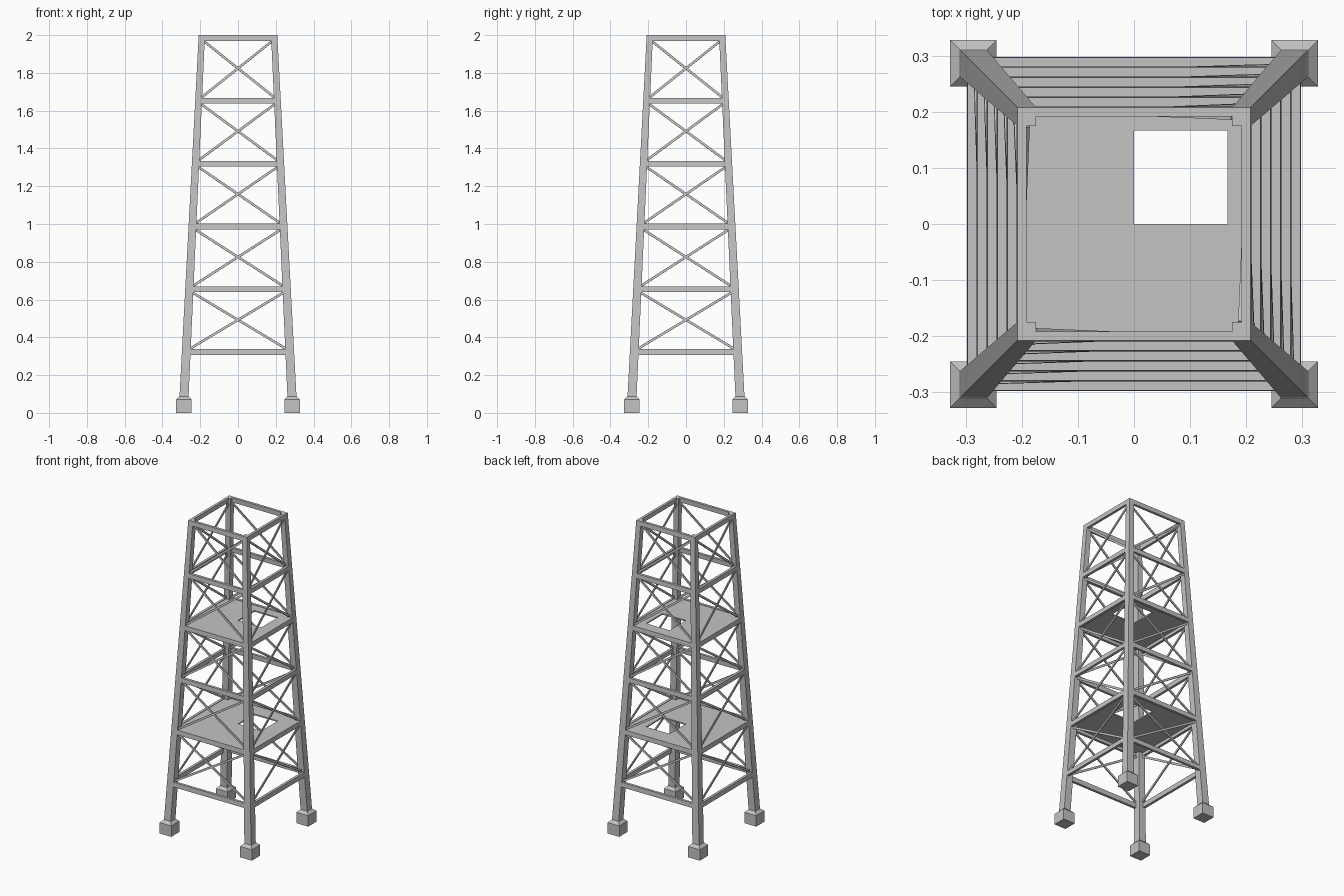
import bpy, bmesh
from math import pi
from mathutils import Matrix, Vector

cube = bpy.data.objects.get("Cube")
if cube:
    bpy.data.objects.remove(cube, do_unlink=True)

steel = bpy.data.materials.new("grey_steel")
steel.use_nodes = True
steel.diffuse_color = (0.55, 0.55, 0.55, 1)
steel.node_tree.nodes["Principled BSDF"].inputs["Base Color"].default_value = (0.55, 0.55, 0.55, 1)

BASE, TOP = 0.08, 2.0
BEAM_H, BEAM_D = 0.03, 0.0165
levels = [0.322 + i * 0.3326 for i in range(6)]


def lerp(a, b, z):
    return a + (b - a) * (z - BASE) / (TOP - BASE)


def outer(z):
    """Outer face of the legs at height z."""
    return lerp(0.31, 0.208, z)


def inner(z):
    """Inner face of the legs at height z."""
    return lerp(0.262, 0.175, z)


def make(name, bm, turn=0):
    bmesh.ops.recalc_face_normals(bm, faces=bm.faces)
    bm.transform(Matrix.Rotation(turn * pi / 2, 4, "Z"))
    mesh = bpy.data.meshes.new(name)
    bm.to_mesh(mesh)
    bm.free()
    mesh.materials.append(steel)
    obj = bpy.data.objects.new(name, mesh)
    bpy.context.collection.objects.link(obj)
    return obj


def loft(name, sections, turn=0):
    """Solid through stacked four-cornered sections."""
    bm = bmesh.new()
    rings = [[bm.verts.new(p) for p in s] for s in sections]
    for a, b in zip(rings, rings[1:]):
        for i in range(4):
            j = (i + 1) % 4
            bm.faces.new((a[i], a[j], b[j], b[i]))
    bm.faces.new(rings[0][::-1])
    bm.faces.new(rings[-1])
    return make(name, bm, turn)


def rect(x0, x1, y0, y1, z):
    return [(x0, y0, z), (x1, y0, z), (x1, y1, z), (x0, y1, z)]


def brace(name, low, high, side, depth, turn):
    """Flat diagonal bar lying in the sloping plane of the back side."""
    p = Vector((side * inner(low), outer(low) - depth, low))
    q = Vector((-side * inner(high), outer(high) - depth, high))
    along = (q - p).normalized()
    slope = Vector((0, outer(high) - outer(low), high - low))
    normal = Vector((1, 0, 0)).cross(slope).normalized()
    w = normal.cross(along).normalized() * 0.0065
    n = normal * 0.00325
    loft(name, [[c - w - n, c + w - n, c + w + n, c - w + n] for c in (p, q)], turn)


def platform(name, z):
    """Deck with a square hatch opening."""
    h = outer(z) - BEAM_D + 0.002
    bm = bmesh.new()
    cuts = [-h, 0, 0.167, h]
    grid = [[bm.verts.new((x, y, z)) for y in cuts] for x in cuts]
    for i in range(3):
        for j in range(3):
            if (i, j) != (1, 1):
                bm.faces.new((grid[i][j], grid[i + 1][j], grid[i + 1][j + 1], grid[i][j + 1]))
    deck = make(name, bm)
    solid = deck.modifiers.new("thickness", "SOLIDIFY")
    solid.thickness = 0.008
    solid.offset = 0


for t in range(4):
    # Corner leg and its footing
    loft(f"leg_{t}", [rect(inner(z), outer(z), inner(z), outer(z), z) for z in (BASE, TOP)], t)
    loft(f"foot_{t}", [rect(a, b, a, b, z) for a, b, z in
                       ((0.245, 0.328, 0), (0.245, 0.328, 0.07), (0.262, 0.31, 0.087))], t)
    # Horizontal beams
    for k, z in enumerate(levels):
        ends = (z - BEAM_H / 2, z + BEAM_H / 2)
        loft(f"beam_{t}_{k}", [rect(-inner(e) - 0.005, inner(e) + 0.005,
                                    outer(e) - BEAM_D, outer(e), e) for e in ends], t)
    # Crossed braces in every bay
    for k, (a, b) in enumerate(zip(levels, levels[1:])):
        low, high = a + BEAM_H / 2 + 0.005, b - BEAM_H / 2 - 0.005
        brace(f"outer_brace_{t}_{k}", low, high, 1, 0.0142, t)
        brace(f"inner_brace_{t}_{k}", low, high, -1, 0.0207, t)

platform("lower_platform", levels[1] + 0.008)
platform("upper_platform", levels[3] + 0.008)
